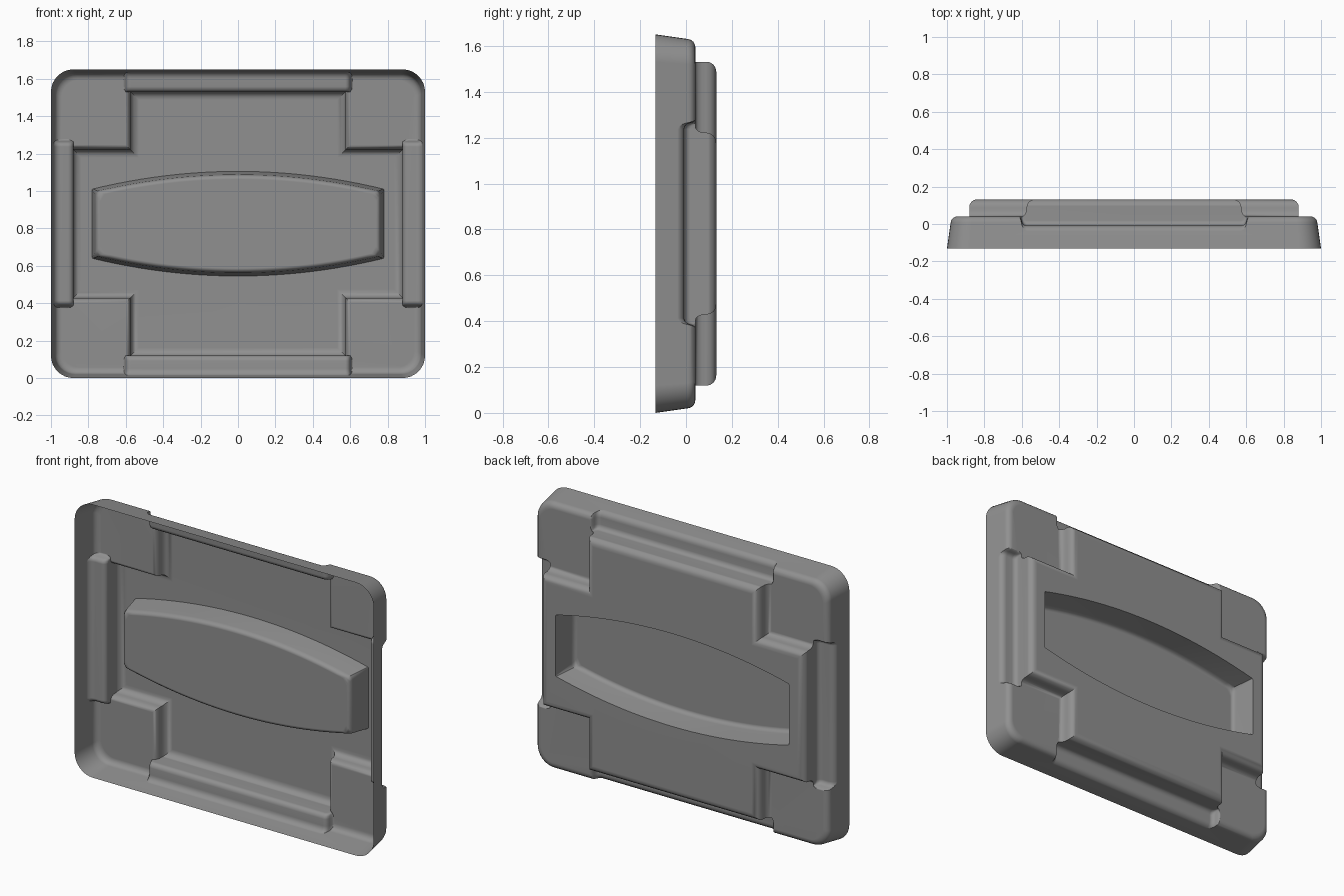
import bpy, bmesh, math

if "Cube" in bpy.data.objects:
    bpy.data.objects.remove(bpy.data.objects["Cube"])

ZC = 0.825  # mid height of the panel


def loft(name, rings):
    """Closed solid through rings of (x, y, z) points, z measured from mid height"""
    bm = bmesh.new()
    loops = [[bm.verts.new((x, y, z + ZC)) for x, y, z in pts] for pts in rings]
    n = len(loops[0])
    for a, b in zip(loops, loops[1:]):
        for i in range(n):
            j = (i + 1) % n
            bm.faces.new((a[i], a[j], b[j], b[i]))
    bm.faces.new(loops[0])
    bm.faces.new(loops[-1])
    bmesh.ops.recalc_face_normals(bm, faces=bm.faces[:])
    me = bpy.data.meshes.new(name)
    bm.to_mesh(me)
    bm.free()
    ob = bpy.data.objects.new(name, me)
    bpy.context.collection.objects.link(ob)
    return ob


def stack(name, outline, steps):
    """Loft one outline through (y, offset) steps"""
    return loft(name, [[(x, y, z) for x, z in outline(o)] for y, o in steps])


def rounded_rect(o, n=8):
    hx, hz, r = 1 - o, ZC - o, 0.12 - o * 0.5
    pts = []
    for k, (sx, sz) in enumerate(((1, 1), (-1, 1), (-1, -1), (1, -1))):
        for i in range(n + 1):
            a = math.pi / 2 * (k + i / n)
            pts.append((sx * (hx - r) + r * math.cos(a), sz * (hz - r) + r * math.sin(a)))
    return pts


def cross(o):
    """Plus-shaped outline grown by o"""
    a, b, c, d = 0.575 + o, 0.707 + o, 0.882 + o, 0.397 + o
    return [(a, b), (-a, b), (-a, d), (-c, d), (-c, -d), (-a, -d),
            (-a, -b), (a, -b), (a, -d), (c, -d), (c, d), (a, d)]


def bowed(o, n=24):
    """Barrel-shaped outline of the recess shrunk by o, corners softening inward"""
    w, h, e = 0.78 - o, 0.28 - o, 0.004 + max(o, 0) * 0.5
    xs = [w * (-1 + 2 * i / n) for i in range(n + 1)]
    xs[0], xs[-1] = -w + e, w - e
    top = [(x, h - 0.095 * (x / 0.78) ** 2) for x in xs]
    s = h - 0.095 - e
    half = [(-w, s)] + top + [(w, s)]
    return half + [(x, -z) for x, z in reversed(half)]


def groove(length, inner, edge, vertical, sign):
    """Edge groove cutter: filleted inner corner, rounded outer shoulder, ramped ends"""
    profile = [(inner, 0.3), (inner, 0.018), (inner + 0.004, 0.006), (inner + 0.013, -0.004),
               (inner + 0.028, -0.009), (edge - 0.051, -0.009), (edge - 0.038, -0.011),
               (edge - 0.026, -0.017), (edge - 0.017, -0.028), (edge - 0.012, -0.042),
               (edge + 0.1, -0.042), (edge + 0.1, 0.3)]
    ends = [(0.022, 0.054), (0.01, 0.047), (0.004, 0.038), (0, 0.024),
            (-0.004, 0.014), (-0.012, 0.005), (-0.026, 0)]
    steps = [(-length - d, r) for d, r in ends] + [(length + d, r) for d, r in reversed(ends)]
    rings = []
    for l, rise in steps:
        ring = [(l, y if y > 0.2 else y + rise, sign * a) for a, y in profile]
        rings.append([(z, y, x) for x, y, z in ring] if vertical else ring)
    return loft("groove_cutter", rings)


def combine(target, other, op):
    m = target.modifiers.new(op, 'BOOLEAN')
    m.operation, m.solver, m.object = op, 'EXACT', other
    bpy.context.view_layer.objects.active = target
    bpy.ops.object.modifier_apply(modifier=m.name)
    bpy.data.objects.remove(other)


# drafted tray body with rounded shoulder
panel = stack("panel_shell", rounded_rect,
              ((-0.132, 0), (0.008, 0.02), (0.022, 0.024), (0.033, 0.033),
               (0.039, 0.045), (0.041, 0.058)))

# raised cross, flared at its foot and rounded at its top
raised = stack("raised_cross", cross,
               ((-0.05, 0.028), (0.04, 0.028), (0.044, 0.016), (0.053, 0.007),
                (0.07, 0), (0.088, 0), (0.105, -0.004), (0.119, -0.013),
                (0.129, -0.028), (0.132, -0.045)))
combine(panel, raised, 'UNION')

# grooves along all four edges
for sign in (1, -1):
    combine(panel, groove(0.6, 0.705, ZC, False, sign), 'DIFFERENCE')
    combine(panel, groove(0.438, 0.88, 1.0, True, sign), 'DIFFERENCE')

# bowed recess in the back
recess = stack("recess_cutter", bowed,
               ((-0.02, 0.042), (-0.017, 0.031), (-0.009, 0.023), (0.006, 0.017),
                (0.132, 0), (0.2, -0.009)))
combine(panel, recess, 'DIFFERENCE')

# open the front so only the thin shell remains
bm = bmesh.new()
bm.from_mesh(panel.data)
front = [f for f in bm.faces if all(v.co.y < -0.131 for v in f.verts)]
bmesh.ops.delete(bm, geom=front, context='FACES')
bm.to_mesh(panel.data)
bm.free()

# dark grey finish
mat = bpy.data.materials.new("dark_grey")
mat.diffuse_color = (0.28, 0.28, 0.28, 1)
mat.use_nodes = True
mat.node_tree.nodes["Principled BSDF"].inputs["Base Color"].default_value = mat.diffuse_color
panel.data.materials.clear()
panel.data.materials.append(mat)
for p in panel.data.polygons:
    p.material_index = 0

# smooth shading with flat faces kept flat
bpy.ops.object.select_all(action='DESELECT')
panel.select_set(True)
bpy.context.view_layer.objects.active = panel
bpy.ops.object.shade_smooth_by_angle(angle=math.radians(35))
weighted = panel.modifiers.new("flat_shading", 'WEIGHTED_NORMAL')
weighted.keep_sharp = True
